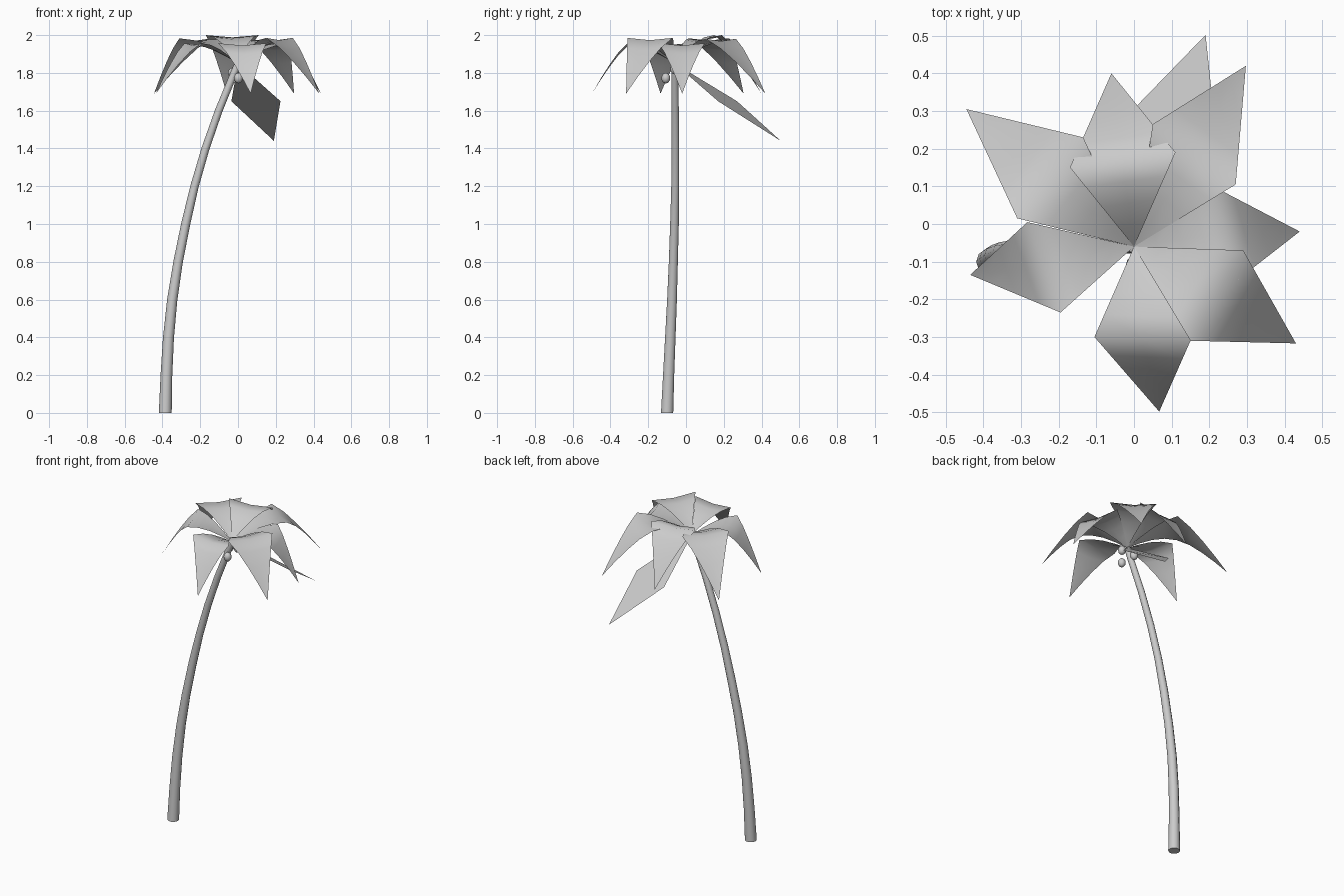
import bpy, bmesh, math
from mathutils import Vector

if "Cube" in bpy.data.objects:
    bpy.data.objects.remove(bpy.data.objects["Cube"])


def make_object(name, bm, angle=60):
    bmesh.ops.remove_doubles(bm, verts=bm.verts, dist=0.0005)
    mesh = bpy.data.meshes.new(name)
    bm.to_mesh(mesh)
    bm.free()
    ob = bpy.data.objects.new(name, mesh)
    bpy.context.collection.objects.link(ob)
    bpy.ops.object.select_all(action='DESELECT')
    ob.select_set(True)
    bpy.context.view_layer.objects.active = ob
    bpy.ops.object.shade_smooth_by_angle(angle=math.radians(angle))
    return ob


# Curved, tapering trunk: (x, y, z, radius) along its length
path = [(-0.385, -0.10, 0.0, 0.034), (-0.379, -0.092, 0.2, 0.031),
        (-0.368, -0.083, 0.4, 0.029), (-0.348, -0.074, 0.6, 0.027),
        (-0.317, -0.067, 0.8, 0.025), (-0.277, -0.061, 1.0, 0.024),
        (-0.230, -0.057, 1.2, 0.022), (-0.172, -0.056, 1.4, 0.021),
        (-0.102, -0.057, 1.6, 0.020), (-0.020, -0.060, 1.8, 0.019),
        (0.0, -0.06, 1.85, 0.018)]
SIDES = 10
bm = bmesh.new()
rings = []
for i, (x, y, z, r) in enumerate(path):
    before, after = path[max(i - 1, 0)], path[min(i + 1, len(path) - 1)]
    t = (Vector(after[:3]) - Vector(before[:3])).normalized()
    if i == 0:
        t = Vector((0, 0, 1))
    u = Vector((0, 1, 0)).cross(t).normalized()
    v = t.cross(u)
    rings.append([bm.verts.new(Vector((x, y, z)) +
                  r * (u * math.cos(a) + v * math.sin(a)))
                  for a in (math.tau * k / SIDES for k in range(SIDES))])
for lo, hi in zip(rings, rings[1:]):
    for k in range(SIDES):
        n = (k + 1) % SIDES
        bm.faces.new((lo[k], lo[n], hi[n], hi[k]))
bm.faces.new(rings[0][::-1])
bm.faces.new(rings[-1])
make_object("trunk", bm)

# Fronds: kite outlines seen from above, bent over an arch
BASE = Vector((0, -0.06, 1.85))
STEPS = 4


def edge_path(shoulder, tip, flat, sag=0.0):
    """Points from the base over the shoulder down to the tip."""
    pts = []
    for i in range(2 * STEPS + 1):
        if i <= STEPS:
            v = i / STEPS
            p = BASE.lerp(shoulder, v)
            rise = v if flat else math.sin(v * math.pi / 2)
            p.z = BASE.z + (shoulder.z - BASE.z) * rise
        else:
            v = i / STEPS - 1
            p = shoulder.lerp(tip, v)
            p.z = shoulder.z + (tip.z - shoulder.z) * (v if flat else v ** 1.25)
        p.z -= sag * math.sin(math.pi * i / (2 * STEPS))
        pts.append(p)
    return pts


def frond(name, tip, a, b, z_shoulder, z_tip=1.69, flat=False):
    tip = Vector((*tip, z_tip))
    a, b = Vector((*a, z_shoulder)), Vector((*b, z_shoulder))
    bm = bmesh.new()
    cols = [[bm.verts.new(p) for p in edge_path(s, tip, flat, sag)]
            for s, sag in ((a, 0), ((a + b) / 2, 0 if flat else 0.012), (b, 0))]
    for c, d in zip(cols, cols[1:]):
        for i in range(2 * STEPS):
            bm.faces.new((c[i], c[i + 1], d[i + 1], d[i]))
    make_object(name, bm)


# name, tip, right shoulder, left shoulder, shoulder height
frond("frond_back_left", (-0.445, 0.305), (-0.135, 0.23), (-0.31, 0.015), 1.983)
frond("frond_back", (-0.06, 0.40), (0.11, 0.19), (-0.17, 0.15), 2.0)
frond("frond_back_right", (0.297, 0.42), (0.27, 0.105), (0.05, 0.265), 1.98)
frond("frond_right", (0.44, -0.02), (0.277, -0.147), (0.21, 0.10), 1.957)
frond("frond_front_right", (0.43, -0.317), (0.15, -0.31), (0.29, -0.07), 1.985)
frond("frond_front", (0.067, -0.498), (-0.105, -0.30), (0.15, -0.31), 1.957)
frond("frond_left", (-0.435, -0.135), (-0.283, 0.005), (-0.195, -0.235), 1.957)
frond("frond_drooping", (0.19, 0.502), (0.225, 0.17), (-0.035, 0.27), 1.65,
      z_tip=1.44, flat=True)

# Coconuts hanging beneath the crown
for i, loc in enumerate([(0.002, -0.107, 1.772), (0.04, -0.06, 1.82),
                         (-0.03, -0.035, 1.80)]):
    bm = bmesh.new()
    bmesh.ops.create_uvsphere(bm, u_segments=12, v_segments=8, radius=0.023)
    bmesh.ops.scale(bm, vec=(1, 1, 1.2), verts=bm.verts)
    bmesh.ops.translate(bm, vec=loc, verts=bm.verts)
    make_object(f"coconut_{i + 1}", bm)
